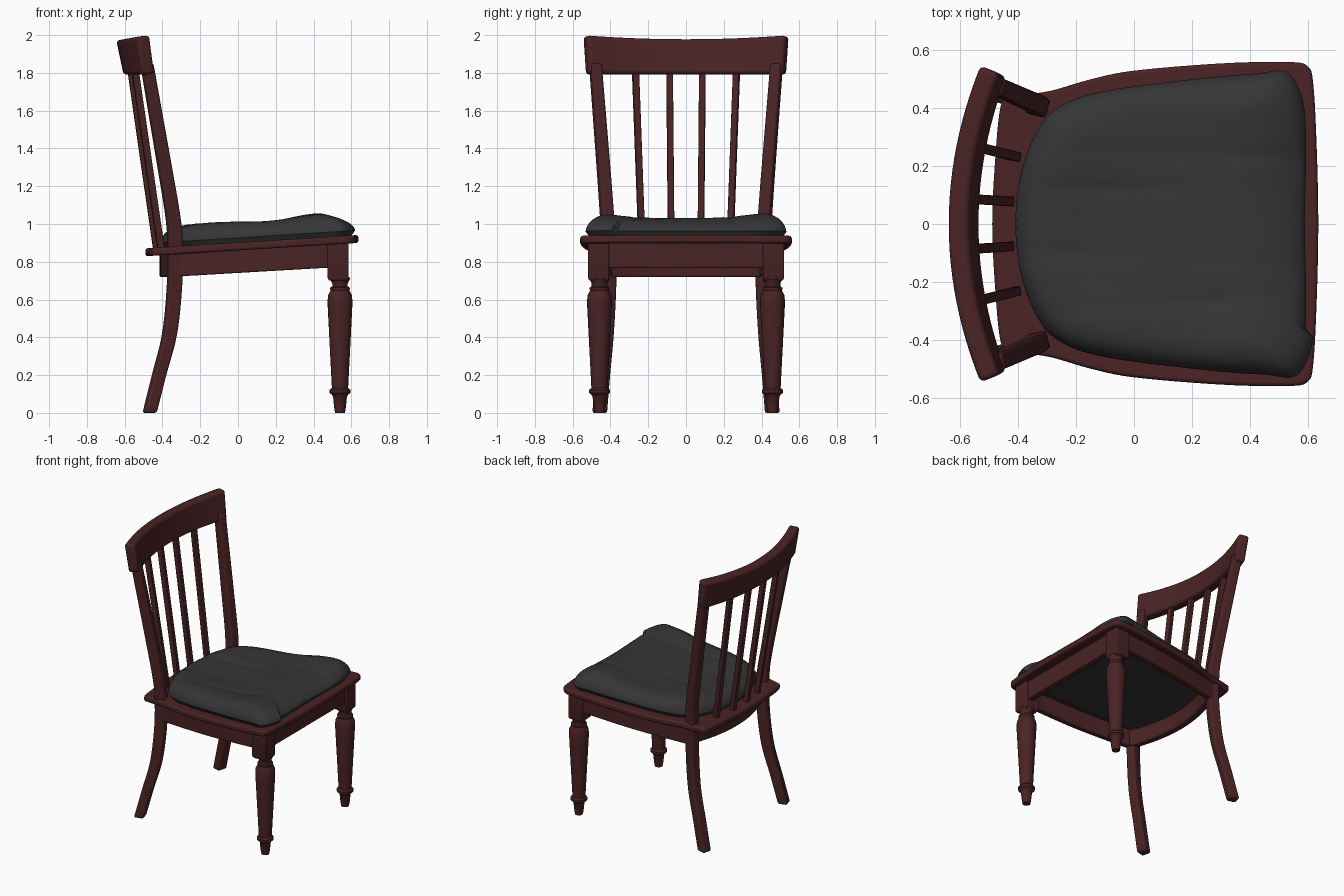
import bpy, bmesh, math
from mathutils import Vector

if "Cube" in bpy.data.objects:
    bpy.data.objects.remove(bpy.data.objects["Cube"])


def material(name, rgb):
    m = bpy.data.materials.new(name)
    m.use_nodes = True
    m.diffuse_color = (*rgb, 1)
    m.node_tree.nodes["Principled BSDF"].inputs["Base Color"].default_value = (*rgb, 1)
    return m


WOOD = material("mahogany wood", (0.068, 0.017, 0.018))
CLOTH = material("charcoal cloth", (0.036, 0.036, 0.036))
parts = []


def loft(name, rings, mat=WOOD, bevel=0.012, closed=False):
    """Skin equal-length rings of points, cap the ends, and round the edges."""
    bm = bmesh.new()
    vs = [[bm.verts.new(p) for p in r] for r in rings]
    n = len(vs[0])
    for a, b in zip(vs, vs[1:]):
        for i in range(n):
            j = (i + 1) % n
            bm.faces.new((a[i], a[j], b[j], b[i]))
    bm.faces.new(vs[0])
    bm.faces.new(vs[-1])
    bmesh.ops.recalc_face_normals(bm, faces=bm.faces)
    me = bpy.data.meshes.new(name)
    bm.to_mesh(me)
    bm.free()
    me.materials.append(mat)
    ob = bpy.data.objects.new(name, me)
    bpy.context.collection.objects.link(ob)
    if bevel:
        mod = ob.modifiers.new("rounding", "BEVEL")
        mod.width, mod.segments = bevel, 3
        mod.limit_method, mod.angle_limit = "ANGLE", math.radians(40)
    parts.append(ob)
    return ob


def spline(pts, steps=6, closed=False):
    """Catmull-Rom curve through points of any dimension."""
    pts = [Vector(p) for p in pts]
    n = len(pts)
    get = (lambda i: pts[i % n]) if closed else (lambda i: pts[max(0, min(n - 1, i))])
    out = []
    for i in range(n if closed else n - 1):
        a, b, c, d = (get(i + k) for k in (-1, 0, 1, 2))
        for s in range(steps):
            t = s / steps
            out.append(0.5 * (2 * b + (c - a) * t + (2 * a - 5 * b + 4 * c - d) * t ** 2
                              + (3 * b - a - 3 * c + d) * t ** 3))
    return out if closed else out + [pts[-1]]


def outline(half, steps=6):
    """Closed smooth outline mirrored across y."""
    return spline(half + [(x, -y) for x, y in half[-2:0:-1]], steps, True)


def quad(x, y, z, dx, dy, turn):
    """Horizontal rectangle turned about z."""
    c, s = math.cos(turn), math.sin(turn)
    return [(x + u * c - v * s, y + u * s + v * c, z)
            for u, v in ((-dx, -dy), (dx, -dy), (dx, dy), (-dx, dy))]


def bent_rail(name, path, thick, low, high, bevel=0.008):
    """Upright board following a path in plan; low and high give z along it."""
    rings = []
    for i, p in enumerate(path):
        d = (path[min(i + 1, len(path) - 1)] - path[max(i - 1, 0)]).normalized()
        n = Vector((-d.y, d.x)) * thick / 2
        a, b = p + n, p - n
        rings.append([(a.x, a.y, low(p)), (b.x, b.y, low(p)),
                      (b.x, b.y, high(p)), (a.x, a.y, high(p))])
    return loft(name, rings, bevel=bevel)


def seat_top(x):
    return 0.902 + 0.0625 * x


# Seat board, sloping down to the back
edge = outline([(0.637, 0), (0.632, 0.25), (0.62, 0.48), (0.60, 0.545), (0.53, 0.56), (0.3, 0.555),
                (0, 0.53), (-0.15, 0.50), (-0.29, 0.46), (-0.42, 0.44), (-0.46, 0.41),
                (-0.48, 0.22), (-0.49, 0)])
loft("seat_board", [[(p.x, p.y, seat_top(p.x) + dz) for p in edge] for dz in (-0.042, 0)], bevel=0.014)

# Dark cloth underside of the seat
loft("seat_underside", [[(x, y, seat_top(x) - d) for x, y in
     ((0.52, -0.44), (0.52, 0.44), (-0.31, 0.38), (-0.37, 0.15), (-0.37, -0.15), (-0.31, -0.38))]
     for d in (0.049, 0.041)], CLOTH, 0)

# Cushion: rings shrinking from the outline, with soft folds on top
rim = outline([(0.59, 0), (0.595, 0.25), (0.585, 0.42), (0.53, 0.525), (0.42, 0.52), (0.2, 0.50),
               (-0.1, 0.46), (-0.25, 0.41), (-0.33, 0.33), (-0.39, 0.18), (-0.41, 0)], 5)
rim = [Vector((p.x + (0.03 if p.y < -0.38 and p.x > 0.4 else 0), p.y)) for p in rim]


def cushion_top(x, y):
    z = 0.992 + 0.04 * math.exp(-((x - 0.42) / 0.2) ** 2) + 0.025 * min(1, (y / 0.42) ** 2)
    z += 0.006 * math.sin(7 * x + 3 * y) * math.cos(9 * y - 2 * x)
    for yc, bend in ((0.25, -0.03), (0.12, 0.01), (-0.12, -0.06), (-0.28, 0.05)):
        d = (y - yc - bend * x) / 0.018
        z -= 0.009 * math.exp(-d * d) * (0.6 + 0.4 * math.sin(5 * x + 20 * yc))
    return z


mid = Vector((0.1, 0))
rings = [[(*(mid + (p - mid) * 0.96), seat_top(p.x) - 0.004) for p in rim]]
for t in [1, 0.995, 0.98, 0.955, 0.92, 0.87] + [0.8 - 0.05 * i for i in range(16)]:
    puff = (1 - t ** 10) ** 0.6
    ring = []
    for p in rim:
        q = mid + (p - mid) * t
        low = seat_top(q.x) + 0.025
        ring.append((q.x, q.y, low + (cushion_top(q.x, q.y) - low) * puff))
    rings.append(ring)
loft("cushion", rings, CLOTH, 0)

# Aprons
bent_rail("front_apron", [Vector((0.545, y)) for y in (-0.43, 0.43)], 0.05,
          lambda p: 0.767, lambda p: 0.91)
bent_rail("back_apron", [Vector((-0.39 + 0.5 * y * y, y)) for y in [i * 0.05 - 0.4 for i in range(17)]],
          0.05, lambda p: 0.72, lambda p: seat_top(p.x) - 0.02)

# Rear leg and post in one sweep: z, x, y, half depth, half width
POST = [(0, -0.468, 0.457, 0.033, 0.035), (0.2, -0.418, 0.44, 0.034, 0.034),
        (0.42, -0.362, 0.42, 0.036, 0.033), (0.68, -0.336, 0.407, 0.037, 0.033),
        (0.9, -0.334, 0.408, 0.037, 0.033), (1.04, -0.345, 0.418, 0.036, 0.033),
        (1.3, -0.388, 0.437, 0.035, 0.032), (1.85, -0.483, 0.48, 0.032, 0.03)]
# Turned front leg: radius, z
TURNING = [(0.026, 0), (0.031, 0.03), (0.037, 0.088), (0.044, 0.097), (0.055, 0.106), (0.055, 0.122),
           (0.043, 0.132), (0.044, 0.15), (0.066, 0.58), (0.064, 0.62), (0.05, 0.648), (0.052, 0.655),
           (0.052, 0.663), (0.041, 0.67), (0.041, 0.685), (0.053, 0.71), (0.05, 0.72)]

for side, s in (("left", 1), ("right", -1)):
    bent_rail(side + "_apron", spline([(0.51, 0.487 * s), (0.1, 0.467 * s), (-0.32, 0.41 * s)]), 0.045,
              lambda p: 0.741 + 0.058 * p.x, lambda p: seat_top(p.x) - 0.02)
    loft(side + "_rear_post", [quad(x, y * s, z, dx, dy, -0.25 * s) for z, x, y, dx, dy in spline(POST)])
    loft(side + "_front_leg", [[(0.54 + r * math.cos(a), 0.458 * s + r * math.sin(a), z)
         for a in [math.tau * i / 24 for i in range(24)]] for r, z in TURNING], bevel=0)
    loft(side + "_front_leg_block", [quad(0.53, 0.463 * s, z, w, w, 0)
         for z, w in ((0.7, 0.048), (0.715, 0.056), (0.9, 0.056))], bevel=0.006)
    # Two back spindles on each side
    for name, low_y, high_y in (("inner", 0.078, 0.087), ("outer", 0.232, 0.268)):
        loft(f"{side}_{name}_spindle",
             [quad(-0.432 + 0.5 * low_y ** 2, low_y * s, 0.85, 0.018, 0.017, -0.8 * low_y * s),
              quad(-0.572 + 0.34 * high_y ** 2, high_y * s, 1.83, 0.018, 0.017, -0.8 * high_y * s)],
             bevel=0.005)

# Curved, leaning crest rail
rings = []
for i in range(25):
    y = -0.535 + 1.07 * i / 24
    n = Vector((1, -0.75 * y)).normalized() * 0.036
    low = Vector((-0.57 + 0.34 * y * y, y * 0.975))
    high = Vector((-0.608 + 0.38 * y * y, y))
    z = 1.98 + 0.07 * y * y
    rings.append([(*(low - n), 1.79), (*(low + n), 1.795), (*(high + n), z), (*(high - n), z - 0.008)])
loft("crest_rail", rings, bevel=0.018)

# Smooth shading with crisp edges
bpy.ops.object.select_all(action="DESELECT")
for ob in parts:
    ob.select_set(True)
bpy.context.view_layer.objects.active = parts[0]
bpy.ops.object.shade_smooth_by_angle(angle=math.radians(40))
